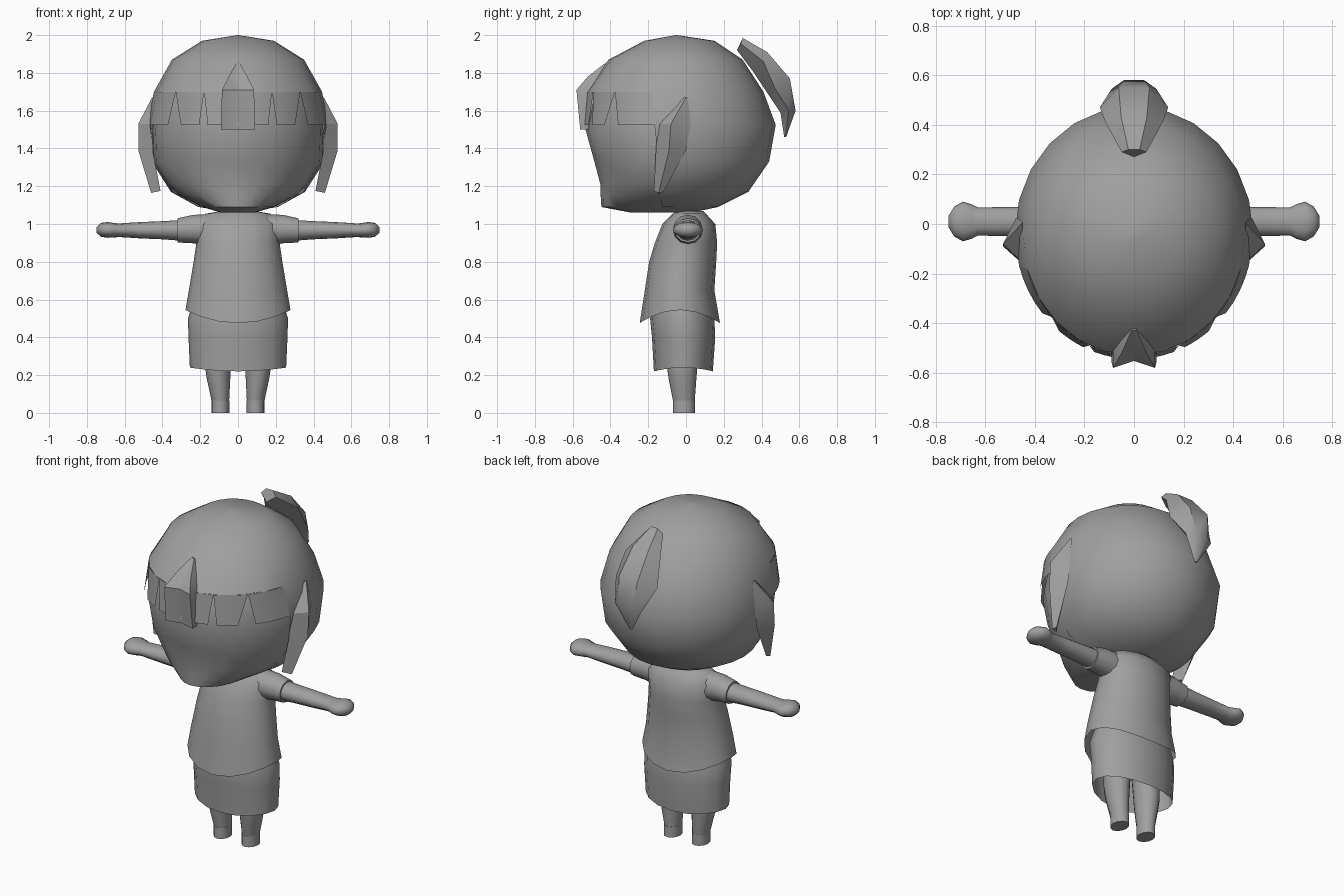
import bpy, bmesh, math
from mathutils import Vector

if "Cube" in bpy.data.objects:
    bpy.data.objects.remove(bpy.data.objects["Cube"])

grey = bpy.data.materials.new("plain_grey")
grey.diffuse_color = (0.35, 0.35, 0.35, 1)
grey.use_nodes = True
grey.node_tree.nodes["Principled BSDF"].inputs["Base Color"].default_value = grey.diffuse_color


def finish(name, bm, angle=50):
    bmesh.ops.remove_doubles(bm, verts=bm.verts, dist=1e-5)
    bmesh.ops.recalc_face_normals(bm, faces=bm.faces)
    me = bpy.data.meshes.new(name)
    bm.to_mesh(me)
    bm.free()
    me.shade_smooth()
    me.set_sharp_from_angle(angle=math.radians(angle))
    me.materials.append(grey)
    ob = bpy.data.objects.new(name, me)
    bpy.context.collection.objects.link(ob)
    return ob


def loft(name, rings, start=True, end=True, angle=50, skip=None):
    """Skin closed rings of equal point count; skip(centre) leaves faces out."""
    bm = bmesh.new()
    vs = [[bm.verts.new(p) for p in r] for r in rings]
    n = len(rings[0])
    for a, b in zip(vs, vs[1:]):
        for i in range(n):
            j = (i + 1) % n
            quad = (a[i], a[j], b[j], b[i])
            c = sum((v.co for v in quad), Vector()) / 4
            if not (skip and skip(c)):
                bm.faces.new(quad)
    if start:
        bm.faces.new(vs[0])
    if end:
        bm.faces.new(vs[-1])
    return finish(name, bm, angle)


def at(t, z, w, yf, yb):
    """Point on an oval section; t = 0 faces the front."""
    yc, ry = (yf + yb) / 2, (yb - yf) / 2
    return (w * math.sin(t), yc - ry * math.cos(t), z)


def oval(z, w, yf, yb, n=16, x=0, drop=0):
    out = []
    for i in range(n):
        t = 2 * math.pi * i / n
        px, py, pz = at(t, z, w, yf, yb)
        out.append((px + x, py, pz - drop * math.cos(t) ** 2))
    return out


def mirrored(rings, s):
    return [[(s * x, y, z) for x, y, z in r] for r in rings]


# Face and skull
face = [(1.90, .10, -.15, .10), (1.80, .36, -.42, .28), (1.66, .42, -.50, .36),
        (1.50, .452, -.532, .42), (1.33, .446, -.485, .40), (1.21, .375, -.453, .32),
        (1.155, .315, -.452, .26), (1.09, .19, -.448, .14), (1.06, .09, -.29, .04)]
loft("face", [oval(*r, n=24) for r in face], angle=40)

# Hair cap, open over the face
upper, lower = (1.70, .445, -.53, .41), (1.525, .48, -.545, .475)
cap = [(2.0, .004, -.054, -.046), (1.97, .19, -.22, .15), (1.87, .35, -.41, .30), upper,
       lower, (1.33, .457, -.49, .44), (1.17, .355, -.42, .33), (1.09, .21, -.30, .17),
       (1.065, .06, -.12, .05)]


def over_face(c):
    return c.z < 1.68 and abs(math.atan2(c.x, -(c.y + .03))) < math.radians(75)


loft("hair_cap", [oval(*r, n=24) for r in cap], skip=over_face)

# Fringe strands: angles at the hairline and at the tips
strands = [(0, 23.8, 0, 19.5), (23.8, 47.8, 25.3, 39), (47.8, 75, 50.5, 75)]
bm = bmesh.new()
for s in (1, -1):
    for a, b, c, d in strands:
        for k in range(4):
            u, v = k / 4, (k + 1) / 4
            pts = [(a + (b - a) * u, upper), (a + (b - a) * v, upper),
                   (c + (d - c) * v, lower), (c + (d - c) * u, lower)]
            bm.faces.new([bm.verts.new(at(s * math.radians(t), *ring)) for t, ring in pts])
finish("fringe", bm)

# Raised centre lock of the fringe
lock = [(1.85, .01, -.43, -.43, -.40), (1.78, .05, -.52, -.495, -.42),
        (1.71, .085, -.58, -.552, -.46), (1.50, .09, -.56, -.54, -.48)]
loft("fringe_centre", [[(-w, yo, z), (0, yi, z), (w, yo, z), (w, yb, z), (-w, yb, z)]
                       for z, w, yo, yi, yb in lock], angle=35)

# Side locks
side = [[(.45, -.01, 1.67), (.455, 0, 1.67), (.45, .01, 1.67)],
        [(.455, -.15, 1.53), (.528, -.08, 1.53), (.475, .025, 1.53)],
        [(.45, -.16, 1.38), (.528, -.09, 1.39), (.47, 0, 1.39)],
        [(.41, -.17, 1.175), (.46, -.145, 1.165), (.45, -.12, 1.17)]]
for s, tag in ((1, "left"), (-1, "right")):
    loft("side_lock_" + tag, mirrored(side, s), angle=30)

# Tied tuft at the back: half-width, outer, edge and inner (y, z)
tuft = [(.05, (.30, 1.985), (.29, 1.955), (.27, 1.92)),
        (.115, (.43, 1.91), (.41, 1.86), (.36, 1.80)),
        (.138, (.55, 1.77), (.47, 1.72), (.44, 1.68)),
        (.09, (.58, 1.60), (.545, 1.60), (.50, 1.59)),
        (.01, (.53, 1.46), (.525, 1.46), (.52, 1.46))]
loft("hair_tuft", [[(-w, *e), (-.45 * w, *o), (.45 * w, *o), (w, *e), (0, *i)]
                   for w, o, e, i in tuft], angle=35)

# Neck
loft("neck", [oval(z, .07, -.06, .07, 12) for z in (1.0, 1.12)])

# Shirt with a hem that rises at the sides
shirt = [(1.07, .08, -.05, .09), (1.055, .17, -.07, .105), (1.0, .225, -.125, .155),
         (.90, .22, -.165, .165), (.80, .235, -.195, .16), (.65, .26, -.218, .15)]
rings = [oval(*r) for r in shirt]
rings.append(oval(.545, .278, -.245, .18, drop=.07))
loft("shirt", rings, end=False)

# Skirt
skirt = [(.58, .24, -.17, .13), (.50, .265, -.19, .15), (.40, .262, -.18, .155)]
rings = [oval(*r) for r in skirt]
rings.append(oval(.24, .255, -.17, .142, drop=.02))
loft("skirt", rings, end=False)


def tube(data, n=12):
    """Rings along x from (x, y centre, y radius, z centre, z radius)."""
    return [[(x, yc + ry * math.cos(2 * math.pi * i / n), zc + rz * math.sin(2 * math.pi * i / n))
             for i in range(n)] for x, yc, ry, zc, rz in data]


sleeve = [(.10, .01, .08, .965, .09), (.24, .01, .078, .973, .075), (.32, .01, .07, .966, .064)]
arm = [(.28, .01, .062, .966, .056), (.40, .01, .06, .967, .048), (.52, .01, .058, .967, .043),
       (.63, .01, .057, .967, .036), (.655, .01, .07, .967, .038), (.69, .01, .08, .969, .042),
       (.725, .01, .06, .969, .037), (.748, .01, .022, .969, .016)]
leg = [(.42, .075, -.11, .07, .10), (.24, .068, -.10, .06, .106), (.18, .062, -.092, .055, .103),
       (.06, .046, -.068, .046, .093)]
foot = [(.065, .047, -.07, .048, .093), (0, .047, -.07, .048, .093)]
for s, tag in ((1, "left"), (-1, "right")):
    # Sleeve, arm with hand, leg and foot on each side
    loft("sleeve_" + tag, mirrored(tube(sleeve), s))
    loft("arm_" + tag, mirrored(tube(arm), s))
    for part, data in (("leg_", leg), ("foot_", foot)):
        loft(part + tag, mirrored([oval(z, w, yf, yb, 12, x) for z, w, yf, yb, x in data], s))
